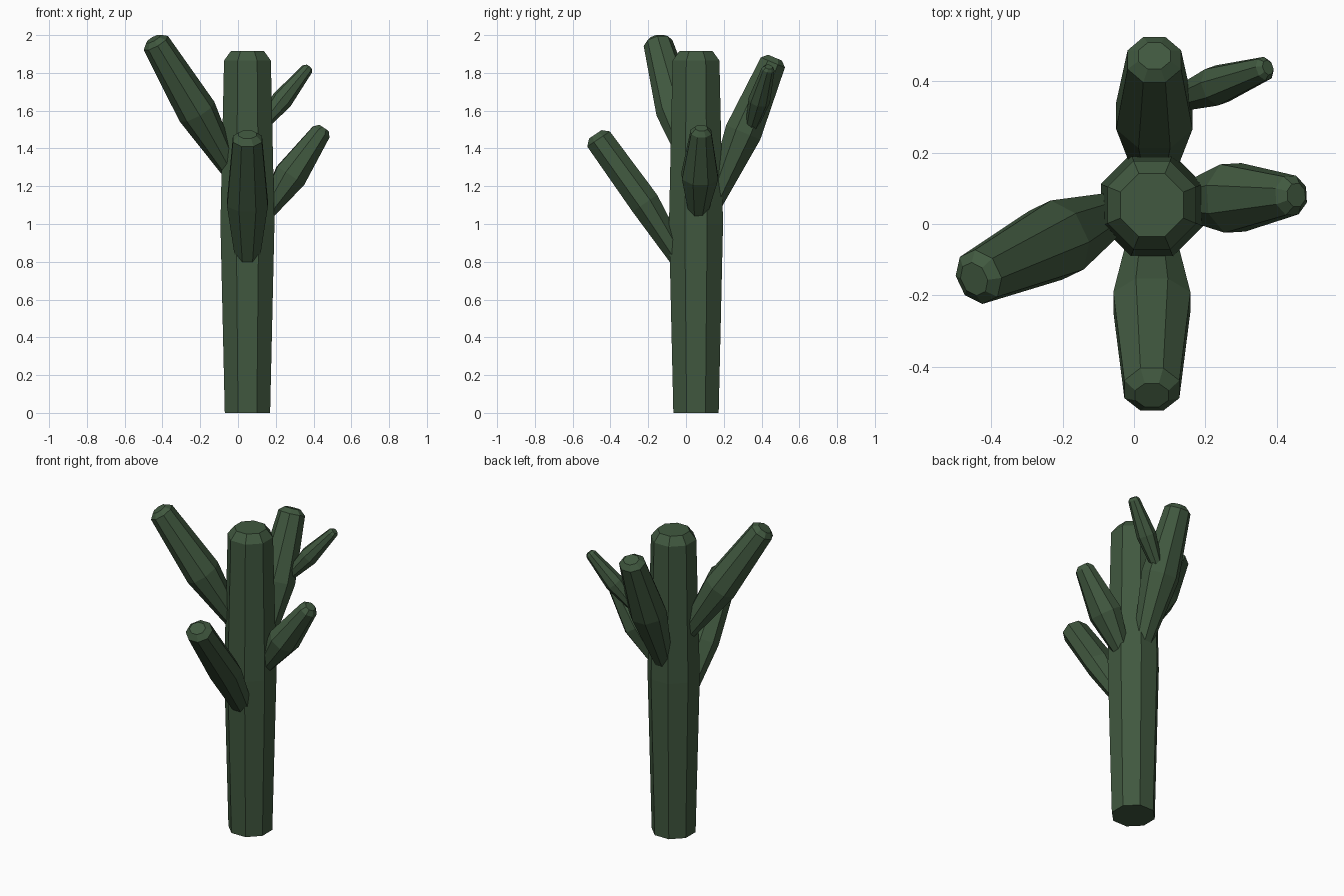
import bpy, bmesh, math
from mathutils import Vector

if "Cube" in bpy.data.objects:
    bpy.data.objects.remove(bpy.data.objects["Cube"])

green = bpy.data.materials.new("dark cactus green")
green.diffuse_color = (0.052, 0.098, 0.050, 1)
green.use_nodes = True
green.node_tree.nodes["Principled BSDF"].inputs["Base Color"].default_value = green.diffuse_color
SIDES = 8


def loft(name, rings):
    """Eight-sided tube through rings of (centre, axis, half width, half thickness)."""
    bm = bmesh.new()
    loops = []
    for centre, axis, w, t in rings:
        axis = Vector(axis).normalized()
        side = axis.cross(Vector((0, 0, 1)))
        side = side.normalized() if side.length > 1e-4 else Vector((1, 0, 0))
        up = side.cross(axis)
        loop = []
        for i in range(SIDES):
            a = 2 * math.pi * (i + 0.5) / SIDES
            k = 1 / math.cos(math.pi / SIDES)      # sizes are given across flats
            loop.append(bm.verts.new(Vector(centre) + side * w * k * math.cos(a) + up * t * k * math.sin(a)))
        loops.append(loop)
    for a, b in zip(loops, loops[1:]):
        for i in range(SIDES):
            j = (i + 1) % SIDES
            bm.faces.new((a[i], a[j], b[j], b[i]))
    bm.faces.new(loops[0][::-1])
    bm.faces.new(loops[-1])
    bmesh.ops.recalc_face_normals(bm, faces=bm.faces)
    mesh = bpy.data.meshes.new(name)
    bm.to_mesh(mesh)
    bm.free()
    mesh.materials.append(green)
    obj = bpy.data.objects.new(name, mesh)
    bpy.context.collection.objects.link(obj)


def arm(name, start, mid, end, sizes, cap):
    """Arm that swells in the middle and ends in a bevelled tip."""
    s, m, e = Vector(start), Vector(mid), Vector(end)
    d = (e - s).normalized()
    points = (s, m, e, e + d * cap)
    loft(name, [(p, d, w, t) for p, (w, t) in zip(points, sizes)])


# Trunk: slight swell at half height, bevelled top
loft("trunk", [((0.05, 0.053, z), (0, 0, 1), r, r) for z, r in
               ((0, 0.12), (1.0, 0.143), (1.865, 0.124), (1.915, 0.088))])

# Four arms around the trunk
arm("front_arm", (0.05, 0.0, 0.76), (0.05, -0.218, 1.11), (0.05, -0.463, 1.45),
    ((0.055, 0.046), (0.108, 0.079), (0.077, 0.072), (0.047, 0.04)), 0.03)
arm("back_arm", (0.057, 0.13, 1.07), (0.057, 0.303, 1.485), (0.057, 0.46, 1.855),
    ((0.048, 0.042), (0.107, 0.098), (0.075, 0.069), (0.045, 0.04)), 0.028)
arm("left_arm", (-0.03, 0.045, 1.27), (-0.217, -0.045, 1.595), (-0.435, -0.148, 1.958),
    ((0.045, 0.045), (0.107, 0.096), (0.073, 0.068), (0.045, 0.04)), 0.026)
arm("right_arm", (0.13, 0.062, 1.03), (0.277, 0.073, 1.255), (0.44, 0.08, 1.487),
    ((0.042, 0.036), (0.096, 0.086), (0.054, 0.052), (0.032, 0.03)), 0.026)

# Small twig growing from the back arm
arm("twig", (0.10, 0.34, 1.49), (0.232, 0.388, 1.655), (0.366, 0.435, 1.82),
    ((0.028, 0.025), (0.054, 0.052), (0.032, 0.029), (0.02, 0.018)), 0.015)
